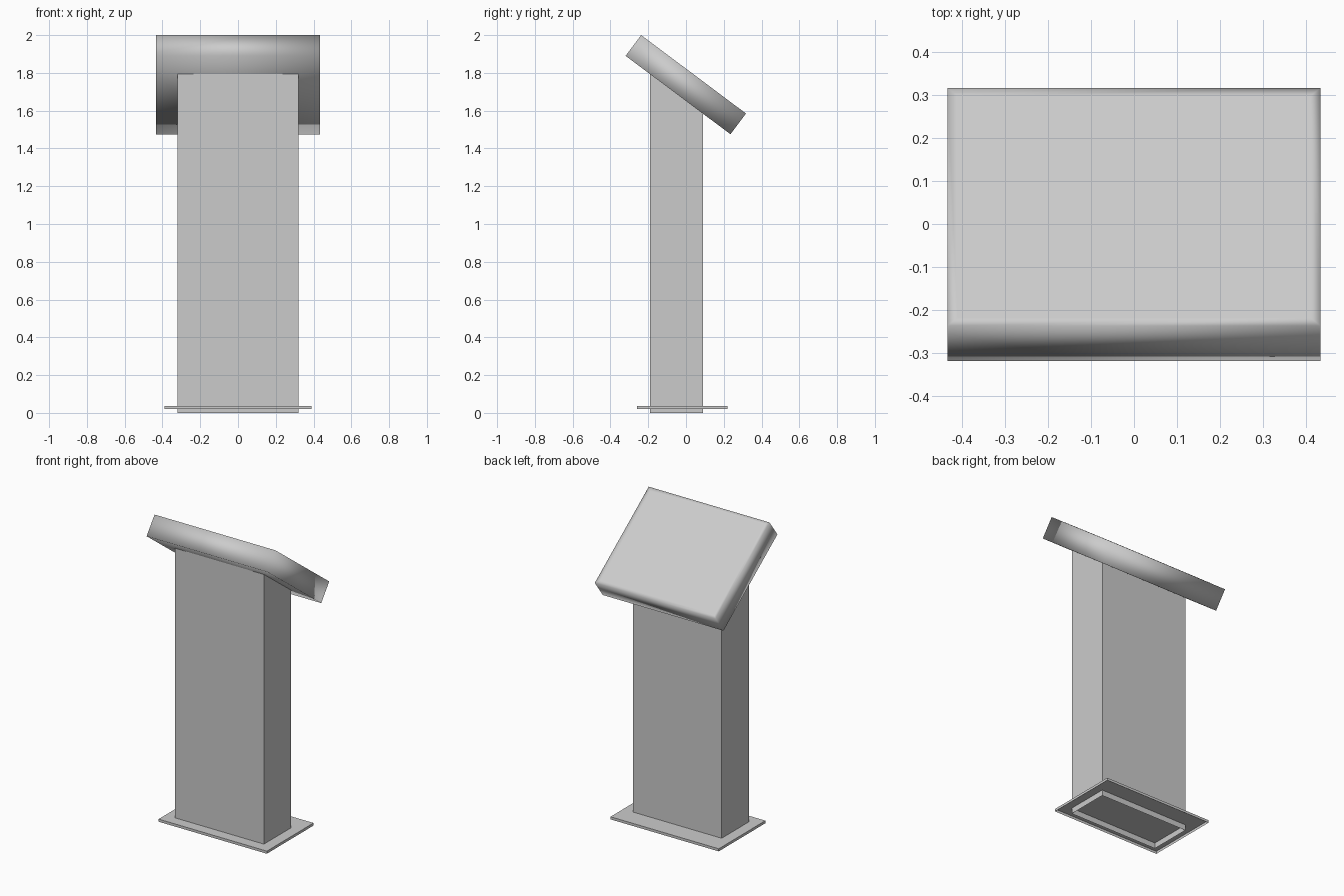
import bpy, bmesh, math
from mathutils import Matrix, Vector

if "Cube" in bpy.data.objects:
    bpy.data.objects.remove(bpy.data.objects["Cube"])


def finish(name, bm):
    bm.normal_update()
    mesh = bpy.data.meshes.new(name)
    bm.to_mesh(mesh)
    bm.free()
    ob = bpy.data.objects.new(name, mesh)
    bpy.context.collection.objects.link(ob)
    return ob


def box(x0, x1, y0, y1, z0, z1):
    bm = bmesh.new()
    bmesh.ops.create_cube(bm, size=1)
    for v in bm.verts:
        v.co = Vector((x1 if v.co.x > 0 else x0,
                       y1 if v.co.y > 0 else y0,
                       z1 if v.co.z > 0 else z0))
    bm.normal_update()
    return bm


def drop_faces(bm, sign):
    """Remove the faces pointing up (1) or down (-1)."""
    gone = [f for f in bm.faces if f.normal.z * sign > 0.5]
    bmesh.ops.delete(bm, geom=gone, context='FACES')


# Tilted head placement: profile in the y-z plane
W, L, T = 0.435, 0.693, 0.137
TILT = math.atan2(0.415, 0.555)
place = Matrix.Translation((0, -0.001, 1.7375)) @ Matrix.Rotation(-TILT, 4, 'X')

# Head casing: smooth-shaded slab with an inset, flat bezel border
bm = box(-W, W, -L / 2, L / 2, -T / 2, T / 2)
top = [f for f in bm.faces if f.normal.z > 0.5]
bmesh.ops.inset_region(bm, faces=top, thickness=0.034)
for f in bm.faces:
    f.smooth = True
bm.transform(place)
finish("head_casing", bm)

# Screen: flat panel set flush in the bezel
bm = bmesh.new()
bmesh.ops.create_grid(bm, x_segments=1, y_segments=1, size=1)
for v in bm.verts:
    v.co = Vector((v.co.x * (W - 0.034), v.co.y * (L / 2 - 0.034), T / 2 + 0.0008))
bm.transform(place)
finish("screen", bm)

# Column: open-ended sleeve, its top cut to the slope of the head
bm = box(-0.32, 0.32, -0.19, 0.09, 0, 1)
drop_faces(bm, -1)
drop_faces(bm, 1)
under = place @ Vector((0, 0, -T / 2 + 0.003))
for v in bm.verts:
    if v.co.z > 0.5:
        v.co.z = under.z - (v.co.y - under.y) * math.tan(TILT)
finish("column", bm)

# Base plate: shallow tray, open underneath
bm = box(-0.39, 0.39, -0.26, 0.22, 0.02, 0.037)
drop_faces(bm, -1)
finish("base_plate", bm)
